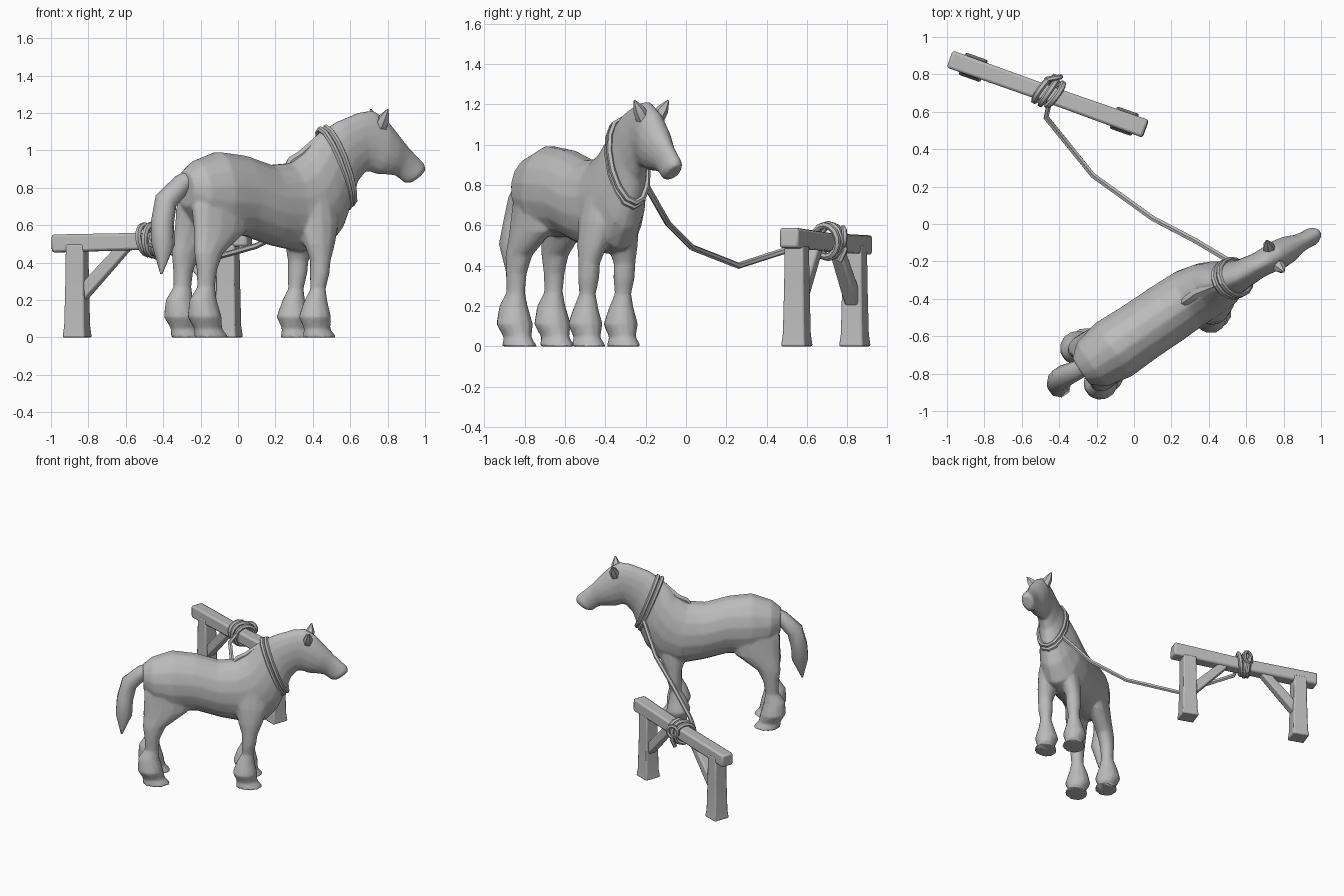
import bpy, bmesh, math
from mathutils import Vector

cube = bpy.data.objects.get("Cube")
if cube:
    bpy.data.objects.remove(cube, do_unlink=True)

grey = bpy.data.materials.new("plain grey")
grey.use_nodes = True
grey.diffuse_color = (0.5, 0.5, 0.5, 1)
grey.node_tree.nodes["Principled BSDF"].inputs["Base Color"].default_value = (0.5, 0.5, 0.5, 1)

UP = Vector((0, 0, 1))


def ring(c, a, b, n):
    """Ellipse of n points around c with half axes a and b."""
    angles = [2 * math.pi * (i + 0.5) / n for i in range(n)]
    return [c + a * math.cos(t) + b * math.sin(t) for t in angles]


def loft(name, shells, closed=False, angle=50):
    """Skin each shell, a row of rings, and put them in one mesh object."""
    bm = bmesh.new()
    for rings in shells:
        rows = [[bm.verts.new(p) for p in r] for r in rings]
        n = len(rows[0])
        pairs = list(zip(rows, rows[1:])) + ([(rows[-1], rows[0])] if closed else [])
        for lo, hi in pairs:
            for i in range(n):
                j = (i + 1) % n
                bm.faces.new((lo[i], lo[j], hi[j], hi[i]))
        if not closed:
            bm.faces.new(rows[0])
            bm.faces.new(rows[-1])
    bmesh.ops.recalc_face_normals(bm, faces=bm.faces)
    mesh = bpy.data.meshes.new(name)
    bm.to_mesh(mesh)
    bm.free()
    mesh.shade_smooth()
    mesh.set_sharp_from_angle(angle=math.radians(angle))
    mesh.materials.append(grey)
    obj = bpy.data.objects.new(name, mesh)
    bpy.context.scene.collection.objects.link(obj)
    return obj


def tube(name, path, radii, n=8, closed=False, ref=UP):
    """Tube along a path, with one radius or one for each point."""
    pts = [Vector(p) for p in path]
    if not isinstance(radii, (list, tuple)):
        radii = [radii] * len(pts)
    rings = []
    last = len(pts) - 1
    for i, p in enumerate(pts):
        before = pts[i - 1] if closed or i else p
        after = pts[(i + 1) % len(pts)] if closed or i < last else p
        d = (after - before).normalized()
        side = ref.cross(d).normalized()
        rings.append(ring(p, side * radii[i], d.cross(side) * radii[i], n))
    return loft(name, [rings], closed)


def soften(obj, width):
    bevel = obj.modifiers.new("worn edges", "BEVEL")
    bevel.width, bevel.segments = width, 2


# Horse centre line: straight trunk, then the neck turned a little
def spine(x, z):
    if x < .36:
        y = -.355 + (x - .36) * .675
    elif x < .5:
        y = -.355 + (x - .36) * .32
    else:
        y = -.31 + (x - .5) * .54
    return Vector((x, y, z))


FORWARD = Vector((1, .675, 0)).normalized()
LEFT = Vector((-.675, 1, 0)).normalized()
HEAD_LEFT = Vector((-.54, 1, 0)).normalized()

# Trunk, neck and head: top x, top z, bottom x, bottom z, half width
sections = [
    (-.285, .89, -.28, .70, .085), (-.23, .945, -.22, .60, .145),
    (-.11, .995, -.11, .54, .175), (.03, .975, .04, .54, .168),
    (.17, .925, .18, .49, .168), (.27, .935, .33, .455, .163),
    (.34, .99, .47, .48, .152), (.38, 1.04, .55, .58, .13),
    (.43, 1.09, .60, .71, .10), (.53, 1.155, .635, .83, .08),
    (.65, 1.205, .68, .885, .07), (.72, 1.215, .705, .885, .073),
    (.79, 1.165, .75, .87, .08), (.85, 1.09, .80, .87, .073),
    (.91, 1.015, .845, .865, .052), (.96, .965, .875, .84, .047),
    (.993, .93, .895, .825, .05), (1.0, .895, .925, .828, .036),
]
trunk = []
for tx, tz, bx, bz, w in sections:
    top, bottom = spine(tx, tz), spine(bx, bz)
    lateral = LEFT.lerp(HEAD_LEFT, min(max(tx * 2, 0), 1)).normalized()
    trunk.append(ring((top + bottom) / 2, lateral * w, (top - bottom) / 2, 16))
shells = [trunk]

# Legs: height, forward shift, inward shift, half length, half width
hind = [(0, .025, 0, .10, .082), (.045, .005, 0, .08, .064), (.11, -.02, 0, .093, .092),
        (.20, -.03, 0, .077, .068), (.27, -.01, 0, .05, .044), (.36, -.005, 0, .057, .05),
        (.45, .01, .005, .085, .058), (.57, .095, .02, .165, .07), (.70, .12, .04, .19, .08),
        (.84, .12, .06, .13, .065)]
fore = [(0, .02, 0, .098, .082), (.045, .005, 0, .075, .062), (.11, -.01, 0, .089, .086),
        (.19, -.005, 0, .066, .06), (.26, .01, 0, .042, .041), (.34, .02, 0, .053, .054),
        (.41, .025, 0, .057, .053), (.50, .03, .015, .09, .068), (.62, .04, .035, .12, .077),
        (.78, .04, .055, .10, .065)]
ORIGIN = Vector((0.1, -0.53, 0))
for rows, along, across, shift in ((hind, -.39, .113, .004), (fore, .285, .106, -.043)):
    for s in (1, -1):
        leg = []
        for z, ds, inward, length, width in rows:
            c = ORIGIN + FORWARD * (along + ds) + LEFT * (shift + s * (across - inward)) + UP * z
            leg.append(ring(c, FORWARD * length, LEFT * width, 12))
        shells.append(leg)

# Trunk and legs melt into one smooth skin
horse = loft("horse_body", shells)
remesh = horse.modifiers.new("one skin", "REMESH")
remesh.mode, remesh.voxel_size, remesh.use_smooth_shade = "VOXEL", 0.01, True
smooth = horse.modifiers.new("blend joints", "SMOOTH")
smooth.factor, smooth.iterations = 0.5, 4
thin = horse.modifiers.new("fewer faces", "DECIMATE")
thin.ratio = 0.2

# Short mane end at the withers
tube("mane", [spine(.25, .9), spine(.285, .94), spine(.34, .97), spine(.45, 1.08)],
     [.012, .028, .03, .02], 6)

# Ears
for name, s in (("left_ear", 1), ("right_ear", -1)):
    path = [spine(.745 + up / 8, 1.13 + up) + HEAD_LEFT * s * out
            for up, out in ((0, .04), (.045, .068), (.09, .096))]
    tube(name, path, [.036, .03, .004], 6, ref=FORWARD)

# Tail
tube("tail", [(-.2, -.73, .88), (-.3, -.78, .82), (-.385, -.82, .73), (-.405, -.845, .61),
              (-.4, -.865, .5), (-.41, -.88, .34)],
     [.045, .054, .063, .063, .064, .006], 8, ref=LEFT)


def loop(name, centre, a, b, radius, n=14):
    return tube(name, ring(centre, a, b, n), radius, 6, True, a.cross(b).normalized())


# Two turns of rope round the neck
for i in range(2):
    top, bottom = spine(.44 + i * .03, 1.115 + i * .01), spine(.59 + i * .02, .695 + i * .02)
    loop(f"neck_rope_{i + 1}", (top + bottom) / 2 - UP * .002, HEAD_LEFT * .1, (top - bottom) / 2, .016)

# Slack lead rope
tube("lead_rope", [(.56, -.24, .88), (.53, -.21, .82), (.33, -.09, .61), (.1, .03, .49),
                   (-.22, .26, .40), (-.47, .57, .50), (-.45, .66, .56)], .016, 6)


# Hitching rail
def rail_point(x, z):
    return Vector((x, .88 - .356 * (x + .98), z))


RAIL = Vector((1, -.356, 0)).normalized()
ACROSS = Vector((.356, 1, 0)).normalized()
rail = tube("rail", [rail_point(-.985, .502), rail_point(-.46, .515), rail_point(.062, .538)],
            [.068, .064, .071], 4)
soften(rail, .014)

# Square posts with straight braces
for name, x, s in (("left", -.86, 1), ("right", -.052, -1)):
    rings = []
    for z, r in ((0, .09), (.06, .08), (.3, .073), (.5, .07)):
        rings.append(ring(rail_point(x, z), RAIL * r, ACROSS * r, 4))
    soften(loft(f"{name}_post", [rings]), .009)
    brace = [rail_point(x + s * d, z) for d, z in ((.02, .22), (.08, .29), (.26, .49))]
    soften(tube(f"{name}_brace", brace, [.048, .05, .044], 4, ref=ACROSS), .01)

# Rope knot coiled round the rail
knot = rail_point(-.46, .522) + ACROSS * .01
for i in range(3):
    size = .076 - .006 * abs(i - 1)
    loop(f"knot_coil_{i + 1}", knot + RAIL * (i - 1) * .036, ACROSS * size + RAIL * .02,
         UP * (size + .008) + RAIL * (i - 1) * .012, .017)
loop("knot_bow", knot + ACROSS * .08 + UP * .02, RAIL * .035 + ACROSS * .02, UP * .045, .014, 10)
tube("rope_end", [knot + ACROSS * .07, knot + ACROSS * .09 - UP * .04, knot + ACROSS * .06 - UP * .1],
     .015, 6, ref=RAIL)
